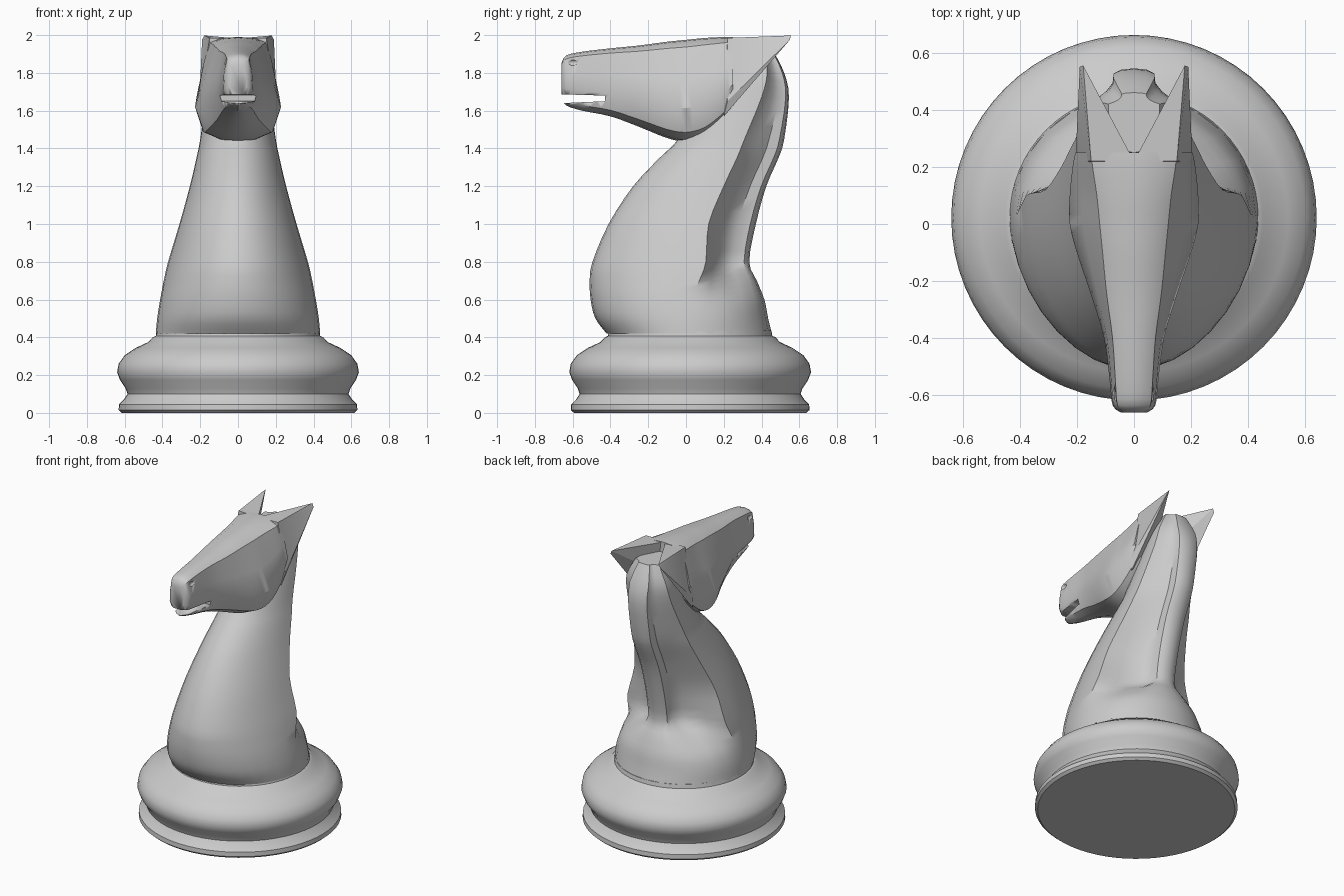
import bpy, bmesh
from math import sin, cos, pi, radians
from mathutils import Vector

if "Cube" in bpy.data.objects:
    bpy.data.objects.remove(bpy.data.objects["Cube"])


def finish(name, bm, angle=35):
    bmesh.ops.recalc_face_normals(bm, faces=bm.faces)
    me = bpy.data.meshes.new(name)
    bm.to_mesh(me)
    bm.free()
    ob = bpy.data.objects.new(name, me)
    bpy.context.collection.objects.link(ob)
    bpy.ops.object.select_all(action='DESELECT')
    ob.select_set(True)
    bpy.context.view_layer.objects.active = ob
    bpy.ops.object.shade_smooth_by_angle(angle=radians(angle))
    return ob


def loft(name, rings, angle=35):
    """Skin a list of closed rings and cap both ends."""
    bm = bmesh.new()
    vs = [[bm.verts.new(p) for p in ring] for ring in rings]
    n = len(vs[0])
    for a, b in zip(vs, vs[1:]):
        for i in range(n):
            j = (i + 1) % n
            bm.faces.new((a[i], a[j], b[j], b[i]))
    bm.faces.new(vs[0])
    bm.faces.new(vs[-1])
    return finish(name, bm, angle)


def refine(rows, steps):
    """Smoothly interpolate between section rows."""
    rows = [Vector(r) for r in rows]
    out = []
    for i in range(len(rows) - 1):
        p0, p1 = rows[max(i - 1, 0)], rows[i]
        p2, p3 = rows[i + 1], rows[min(i + 2, len(rows) - 1)]
        for s in range(steps):
            t = s / steps
            out.append(0.5 * (2 * p1 + (p2 - p0) * t
                              + (2 * p0 - 5 * p1 + 4 * p2 - p3) * t ** 2
                              + (3 * p1 - p0 - 3 * p2 + p3) * t ** 3))
    return out + [rows[-1]]


def mirrored(half):
    """Half outline from centre line to centre line -> closed ring."""
    return half + [(-x, y, z) for x, y, z in half[-2:0:-1]]


# Turned base
profile = [(.615, 0), (.632, .015), (.63, .045), (.605, .07), (.585, .1),
           (.595, .13), (.625, .175), (.64, .215), (.632, .26), (.6, .305),
           (.54, .345), (.475, .375), (.452, .4), (.435, .408), (.43, .435)]
loft("base", [[(r * cos(2 * pi * i / 64), .022 + r * sin(2 * pi * i / 64), z)
               for i in range(64)] for r, z in profile])

# Chest and neck: z, front y, side edge y, back y, half width, hollow amount
neck_rows = [(.42, -.42, .02, .455, .435, 0), (.5, -.48, .02, .435, .428, 0),
             (.6, -.505, .03, .415, .412, .1), (.7, -.51, .07, .375, .393, .5),
             (.8, -.495, .105, .335, .37, 1), (1, -.41, .12, .37, .31, 1),
             (1.2, -.28, .2, .425, .255, 1), (1.35, -.14, .27, .49, .22, 1),
             (1.45, -.04, .31, .52, .2, 1), (1.67, .1, .4, .545, .17, 1),
             (1.8, .2, .43, .52, .15, 1), (1.92, .25, .42, .46, .09, 1)]


def neck_ring(row):
    z, yf, ye, yb, w, h = row
    h = min(max(h, 0), 1)
    half = [(w * sin(a), ye - (ye - yf) * cos(a), z)
            for a in (pi / 2 * i / 9 for i in range(10))]
    d = yb - ye
    inner, mane = min(.12, .6 * w), min(.075, .5 * w)
    hollow = [((w + inner) / 2, ye + .16 * d), (inner, ye + .38 * d),
              (mane, ye + .62 * d), (mane * .95, yb - .12 * d),
              (mane * .6, yb - .03 * d), (0, yb)]
    for i, (hx, hy) in enumerate(hollow, 1):
        a = pi / 2 * i / 6
        ex, ey = w * cos(a), ye + d * sin(a)
        half.append((ex + (hx - ex) * h, ey + (hy - ey) * h, z))
    return mirrored(half)


loft("neck", [neck_ring(r) for r in refine(neck_rows, 3)])

# Head: y, top z, bottom z, half widths at top, cheek and jaw
head_rows = [(-.66, 1.85, 1.665, .035, .045, .025),
             (-.635, 1.892, 1.628, .058, .075, .045),
             (-.55, 1.912, 1.6, .065, .085, .055),
             (-.4, 1.93, 1.57, .075, .105, .08),
             (-.25, 1.945, 1.515, .095, .15, .11),
             (-.1, 1.965, 1.455, .11, .2, .16),
             (0, 1.975, 1.437, .12, .225, .18),
             (.1, 1.985, 1.465, .13, .225, .19),
             (.2, 1.99, 1.55, .145, .215, .19),
             (.25, 1.99, 1.62, .15, .205, .18)]


def head_ring(row):
    y, zt, zb, ht, hm, hb = row
    d = zt - zb
    return mirrored([(0, y, zt), (ht * .6, y, zt - .006), (ht, y, zt - .07 * d),
                     ((ht + hm) / 2 + .005, y, zb + .62 * d),
                     (hm, y, zb + .33 * d), (hb, y, zb + .09 * d),
                     (hb * .5, y, zb + .01), (0, y, zb)])


head = loft("head", [head_ring(r) for r in refine(head_rows, 3)])


def carve(target, cutter):
    mod = target.modifiers.new("carve", 'BOOLEAN')
    mod.operation, mod.solver, mod.object = 'DIFFERENCE', 'EXACT', cutter
    bpy.context.view_layer.objects.active = target
    bpy.ops.object.modifier_apply(modifier=mod.name)
    bpy.data.objects.remove(cutter)


# Mouth slot
mouth = loft("mouth_cutter", [[(x, -.72, 1.637), (x, -.43, 1.65),
                               (x, -.43, 1.68), (x, -.72, 1.688)]
                              for x in (-.3, .3)])
carve(head, mouth)

# Nostrils
for side in (-1, 1):
    bm = bmesh.new()
    bmesh.ops.create_uvsphere(bm, u_segments=16, v_segments=10, radius=1)
    bmesh.ops.scale(bm, vec=(.022, .032, .018), verts=bm.verts)
    bmesh.ops.translate(bm, vec=(side * .079, -.6, 1.855), verts=bm.verts)
    carve(head, finish("nostril_cutter", bm))

# Ears, sweeping back from the crown and cheeks
for side, name in ((-1, "ear_left"), (1, "ear_right")):
    bm = bmesh.new()
    for x, y, z in [(0, .22, 1.982), (.15, .22, 1.985), (.178, .22, 1.8),
                    (.205, .22, 1.65), (.19, .2, 1.57), (.03, .22, 1.75),
                    (.178, .555, 1.998), (.19, .55, 1.975)]:
        bm.verts.new((side * x, y, z))
    bmesh.ops.convex_hull(bm, input=bm.verts)
    finish(name, bm, 25)
